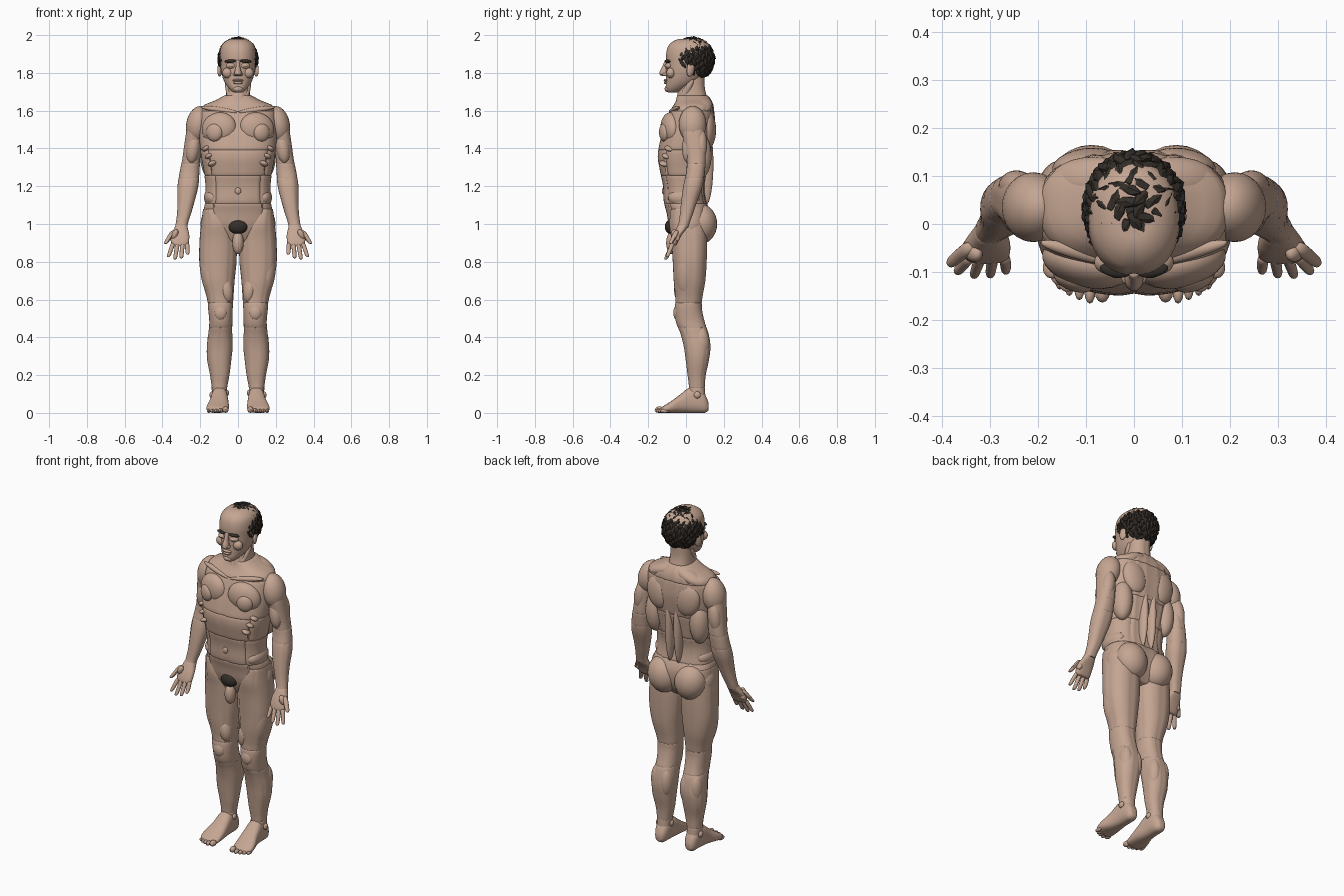
import bpy, bmesh, math, random
from mathutils import Vector, Matrix, Euler

random.seed(4)

def material(name, col):
    m = bpy.data.materials.new(name)
    m.diffuse_color = (*col, 1)
    return m

SKIN = material("skin", (0.56, 0.38, 0.29))
DARK = material("dark_hair", (0.035, 0.028, 0.022))

def finish(name, bm, mat, angle=35):
    bmesh.ops.recalc_face_normals(bm, faces=bm.faces)
    me = bpy.data.meshes.new(name)
    bm.to_mesh(me)
    bm.free()
    me.materials.append(mat)
    if angle:
        me.shade_smooth()
        me.set_sharp_from_angle(angle=math.radians(angle))
    ob = bpy.data.objects.new(name, me)
    bpy.context.collection.objects.link(ob)
    return ob

def sample(prof, t):
    """Smooth interpolation of profile rows (t, a0, a1, b0, b1)."""
    i = 0
    while i < len(prof) - 2 and t > prof[i + 1][0]:
        i += 1
    slope = lambda k, c: ((prof[min(k + 1, len(prof) - 1)][c] - prof[max(k - 1, 0)][c]) /
                          (prof[min(k + 1, len(prof) - 1)][0] - prof[max(k - 1, 0)][0]))
    p, q = prof[i], prof[i + 1]
    h = q[0] - p[0]
    u = (t - p[0]) / h
    return [(2*u**3 - 3*u*u + 1)*p[c] + (u**3 - 2*u*u + u)*h*slope(i, c)
            + (3*u*u - 2*u**3)*q[c] + (u**3 - u*u)*h*slope(i + 1, c) for c in range(1, 5)]

def loft(name, prof, t0=None, t1=None, s=1, n=48, p=2.3, grooves=(), w=.008, m=.95, along_y=False, mat=SKIN):
    """Closed muscle panel between t0 and t1, pinched at both ends, grooved along given angles."""
    prof = sorted(prof)
    t0 = prof[0][0] if t0 is None else t0
    t1 = prof[-1][0] if t1 is None else t1
    steps = max(3, int((t1 - t0) / .016))
    ts = [t0 + w + (t1 - t0 - 2*w)*k/steps for k in range(steps + 1)]
    ends = (0, .12*w, .45*w)
    ts = [t0 + e for e in ends] + ts + [t1 - e for e in reversed(ends)]
    cols = {round(g/360*n) % n for g in grooves}
    bm = bmesh.new()
    rings = []
    for t in ts:
        a0, a1, b0, b1 = sample(prof, t)
        d = min(1, min(t - t0, t1 - t)/w)
        k = m + (1 - m)*math.sqrt(max(0, 1 - (1 - d)**2))
        ring = []
        for j in range(n):
            c, sn = math.cos(2*math.pi*j/n), math.sin(2*math.pi*j/n)
            f = k*(.965 if j in cols else 1)
            a = (a0 + a1)/2 + f*(a1 - a0)/2*math.copysign(abs(c)**(2/p), c)
            b = (b0 + b1)/2 + f*(b1 - b0)/2*math.copysign(abs(sn)**(2/p), sn)
            ring.append(bm.verts.new((s*a, t, b) if along_y else (s*a, b, t)))
        rings.append(ring)
    for r0, r1 in zip(rings, rings[1:]):
        for j in range(n):
            bm.faces.new((r0[j], r0[(j+1) % n], r1[(j+1) % n], r1[j]))
    bm.faces.new(rings[0])
    bm.faces.new(rings[-1])
    return finish(name, bm, mat)

def blob(name, c, r, rot=(0, 0, 0), mat=SKIN, seg=24):
    bm = bmesh.new()
    bmesh.ops.create_uvsphere(bm, u_segments=seg, v_segments=seg*2//3, radius=1)
    M = Matrix.Translation(c) @ Euler([math.radians(a) for a in rot]).to_matrix().to_4x4() @ Matrix.Diagonal((*r, 1))
    bm.transform(M)
    return finish(name, bm, mat)

SIDES = (("left", 1), ("right", -1))

def blobs(name, c, r, rot=(0, 0, 0), mat=SKIN):
    for side, s in SIDES:
        blob(f"{name}_{side}", (s*c[0], c[1], c[2]), r, (rot[0], s*rot[1], s*rot[2]), mat)

def sym(rows):
    return [(z, -hw, hw, f, b) for z, hw, f, b in rows]

def digit(name, pts, r, s):
    rows = [(z, x - r*k, x + r*k, y - r*k, y + r*k) for (x, y, z), k in zip(pts, (.85, 1, 1.05))]
    loft(name, rows, s=s, n=12, p=2, w=.012, m=.3)

# Torso: one body profile cut into bands
torso = sym([(.90, .09, -.05, .08), (.95, .15, -.075, .115), (1.0, .18, -.092, .13), (1.06, .183, -.103, .13),
             (1.12, .174, -.118, .108), (1.2, .172, -.122, .10), (1.28, .181, -.138, .115), (1.36, .196, -.15, .13),
             (1.45, .205, -.135, .147), (1.52, .205, -.115, .155), (1.60, .198, -.085, .15), (1.63, .18, -.065, .145),
             (1.655, .118, -.052, .135), (1.68, .075, -.045, .118)])
mid, back = (270,), (90, 75, 105, 60, 120)
for name, a, b, g in (("pelvis", .90, 1.11, (90, 315, 225)), ("abdomen", 1.105, 1.26, mid + back + (310, 230)),
                      ("rib_cage", 1.255, 1.395, mid + back + (320, 220)),
                      ("chest", 1.39, 1.60, mid + back + (0, 180)), ("shoulder_yoke", 1.595, 1.68, back)):
    loft(name, torso, a, b, n=72, p=2.5, grooves=g)
blobs("pectoral", (.1, -.082, 1.505), (.095, .05, .085), (0, 18, 14))
blobs("breast_disc", (.125, -.115, 1.485), (.045, .025, .048), (0, 0, 20))
blobs("collar_bone", (.1, -.062, 1.605), (.1, .016, .014), (0, -8, 14))
blobs("shoulder_blade", (.1, .122, 1.50), (.07, .036, .095), (0, 12, -8))
blobs("back_column", (.028, .105, 1.32), (.024, .04, .22))
blobs("trapezius", (.085, .09, 1.63), (.095, .05, .035), (0, 20, 0))
blobs("side_back", (.145, .075, 1.36), (.055, .06, .12))
blobs("oblique", (.135, -.01, 1.14), (.045, .085, .05))
blobs("buttock", (.088, .08, 1.0), (.092, .085, .105), (0, 10, 0))
for i in range(3):
    blobs(f"serratus_{i}", (.165 - .016*i, -.085 - .014*i, 1.40 - .04*i), (.025, .03, .014), (0, 25, 30))
blob("navel", (0, -.119, 1.175), (.016, .008, .018))
blob("groin", (0, -.072, .90), (.03, .033, .06))
blob("groin_hair", (0, -.082, .985), (.05, .03, .038), mat=DARK)

# Neck
neck = sym([(1.60, .085, -.06, .13), (1.66, .068, -.052, .115), (1.72, .062, -.038, .10), (1.80, .06, -.03, .10)])
loft("neck", neck, grooves=(270, 300, 240, 90))
blobs("neck_muscle", (.045, -.005, 1.69), (.016, .02, .09), (-28, 14, 0))

# Legs
leg = [(.05, .062, .132, .02, .105), (.1, .058, .138, .012, .102), (.14, .056, .14, .015, .10), (.2, .045, .148, .008, .105),
       (.28, .035, .163, -.002, .122), (.35, .028, .165, -.012, .13), (.42, .03, .157, -.03, .12),
       (.48, .03, .152, -.053, .1), (.55, .028, .158, -.06, .085), (.6, .025, .163, -.056, .086),
       (.7, .018, .19, -.065, .103), (.8, .008, .205, -.07, .11), (.92, .008, .203, -.078, .113),
       (1.0, .03, .195, -.088, .11), (1.08, .09, .185, -.08, .09)]
foot = [(-.135, .055, .15, 0, .028), (-.11, .05, .166, 0, .042), (-.07, .048, .163, 0, .068), (-.03, .05, .15, 0, .098),
        (.02, .054, .142, 0, .135), (.07, .057, .138, 0, .13), (.1, .064, .132, 0, .10), (.12, .075, .122, .008, .06)]
for side, s in SIDES:
    for name, a, b, g in (("ankle", .05, .135, ()), ("shin", .13, .455, (270, 90, 330, 180, 35)),
                          ("knee", .45, .585, (90,)), ("thigh", .58, 1.08, (300, 230, 90, 10, 165))):
        loft(f"{name}_{side}", leg, a, b, s=s, grooves=g)
    loft(f"foot_{side}", foot, s=s, n=36, p=2.5, w=.02, m=.6, along_y=True)
    for i, (x, y, r) in enumerate(((.066, -.14, .017), (.092, -.142, .012), (.114, -.135, .011),
                                   (.135, -.126, .011), (.155, -.113, .011))):
        blob(f"toe_{i}_{side}", (s*x, y, r), (r*.95, .024, r), seg=12)
blobs("kneecap", (.092, -.046, .53), (.034, .021, .04))
blobs("inner_thigh_muscle", (.062, -.025, .65), (.036, .038, .07), (0, 8, 0))
blobs("outer_thigh_muscle", (.15, .0, .74), (.048, .055, .14), (0, 8, 0))
blobs("hip_muscle", (.155, .025, 1.0), (.043, .06, .075))
blobs("inner_calf", (.066, .083, .36), (.037, .045, .09))
blobs("outer_calf", (.126, .08, .37), (.037, .044, .085))
blobs("ankle_bone_inner", (.06, .05, .105), (.012, .018, .018))
blobs("ankle_bone_outer", (.139, .06, .095), (.012, .018, .018))

# Arms and hands
arm = [(.98, .268, .332, -.047, .012), (1.0, .266, .33, -.04, .018), (1.05, .25, .323, -.033, .036), (1.12, .23, .32, -.026, .06),
       (1.2, .21, .32, -.015, .088), (1.28, .204, .308, .002, .1), (1.34, .2, .296, .003, .105),
       (1.42, .192, .285, -.01, .103), (1.5, .185, .272, -.02, .095), (1.58, .175, .25, -.01, .085)]
palm = [(.885, .262, .352, -.085, -.052), (.91, .259, .356, -.08, -.04), (.945, .258, .354, -.067, -.02),
        (.975, .265, .338, -.052, .003), (1.0, .27, .33, -.04, .014)]
fingers = [((.27, -.07, .9), (.268, -.083, .868), (.267, -.1, .838)), ((.294, -.07, .9), (.297, -.088, .858), (.3, -.107, .818)),
           ((.32, -.07, .9), (.327, -.088, .855), (.334, -.108, .812)), ((.343, -.07, .9), (.356, -.085, .862), (.369, -.1, .825))]
for side, s in SIDES:
    for name, a, b, g in (("forearm", .98, 1.245, (270, 320, 90)), ("elbow", 1.24, 1.32, ()),
                          ("upper_arm", 1.315, 1.58, (0, 180, 90))):
        loft(f"{name}_{side}", arm, a, b, s=s, n=36, grooves=g)
    loft(f"palm_{side}", palm, s=s, n=32, p=2.5, w=.012, m=.75)
    for i, f in enumerate(fingers):
        digit(f"finger_{i}_{side}", f[::-1], .0115, s)
    digit(f"thumb_{side}", ((.384, -.083, .895), (.366, -.067, .925), (.342, -.048, .965)), .0135, s)
blobs("deltoid", (.21, .035, 1.528), (.064, .073, .098), (0, -12, 0))
blobs("biceps", (.238, .015, 1.40), (.036, .036, .08), (0, -8, 0))
blobs("triceps", (.245, .078, 1.42), (.036, .034, .085), (0, -8, 0))
blobs("thumb_pad", (.337, -.055, .94), (.018, .022, .035), (20, -25, 0))

# Head and face
head = sym([(1.695, .026, -.098, -.045), (1.715, .046, -.108, .0), (1.75, .071, -.106, .06), (1.80, .088, -.106, .105),
            (1.85, .094, -.106, .125), (1.90, .096, -.106, .132), (1.95, .085, -.09, .122), (1.98, .05, -.05, .085)])
loft("head", head, p=2.2, w=.012, m=.7, grooves=(270,))
loft("nose", sym([(1.783, .016, -.13, -.09), (1.795, .021, -.142, -.09), (1.83, .012, -.127, -.09), (1.868, .011, -.112, -.09)]),
     n=20, p=2, m=.7)
blobs("nostril", (.016, -.112, 1.792), (.01, .014, .009))
blobs("brow", (.04, -.097, 1.862), (.032, .014, .009), (0, 4, 12), DARK)
blobs("eye_socket", (.038, -.092, 1.838), (.026, .017, .017), (0, 0, 12))
blobs("eyelid", (.038, -.1, 1.838), (.016, .013, .009), (0, 0, 12))
blobs("cheek", (.055, -.08, 1.80), (.028, .024, .028))
blobs("ear", (.095, .025, 1.82), (.012, .022, .04), (-12, 0, 25))
blob("upper_lip", (0, -.105, 1.761), (.03, .013, .007))
blob("lower_lip", (0, -.104, 1.748), (.025, .013, .008))
blob("chin", (0, -.095, 1.715), (.027, .018, .017))

# Hair: cap trimmed along the hairline, covered with tangent locks
C, R = Vector((0, .032, 1.872)), Vector((.1, .113, .11))
line = lambda v: v.z > 1.765 + max(0, .075 - v.y)*.85
bm = bmesh.new()
bmesh.ops.create_uvsphere(bm, u_segments=40, v_segments=28, radius=1)
bm.transform(Matrix.Translation(C) @ Matrix.Diagonal((*R, 1)))
bmesh.ops.delete(bm, geom=[v for v in bm.verts if not line(v.co)], context='VERTS')
finish("hair_cap", bm, DARK)
bm = bmesh.new()
for i in range(170):
    z = 1 - 1.8*(i + .5)/170
    a = i*2.39996
    q = math.sqrt(1 - z*z)
    nrm = Vector((q*math.cos(a), q*math.sin(a), z))
    pos = C + Vector(u*v for u, v in zip(nrm, R))
    if not line(pos):
        continue
    down = Vector((random.uniform(-.7, .7), random.uniform(-.7, .7), -1))
    frame = nrm.to_track_quat('Z', 'Y').to_matrix()
    tang = (down - nrm*down.dot(nrm)).normalized()
    frame = Matrix((tang, nrm.cross(tang), nrm)).transposed().to_4x4()
    M = Matrix.Translation(pos) @ frame @ Euler((0, random.uniform(-.3, .1), 0)).to_matrix().to_4x4()
    M = M @ Matrix.Diagonal((random.uniform(.024, .034), .013, .011, 1))
    bmesh.ops.create_icosphere(bm, subdivisions=1, radius=1, matrix=M)
finish("hair_locks", bm, DARK, 0)
